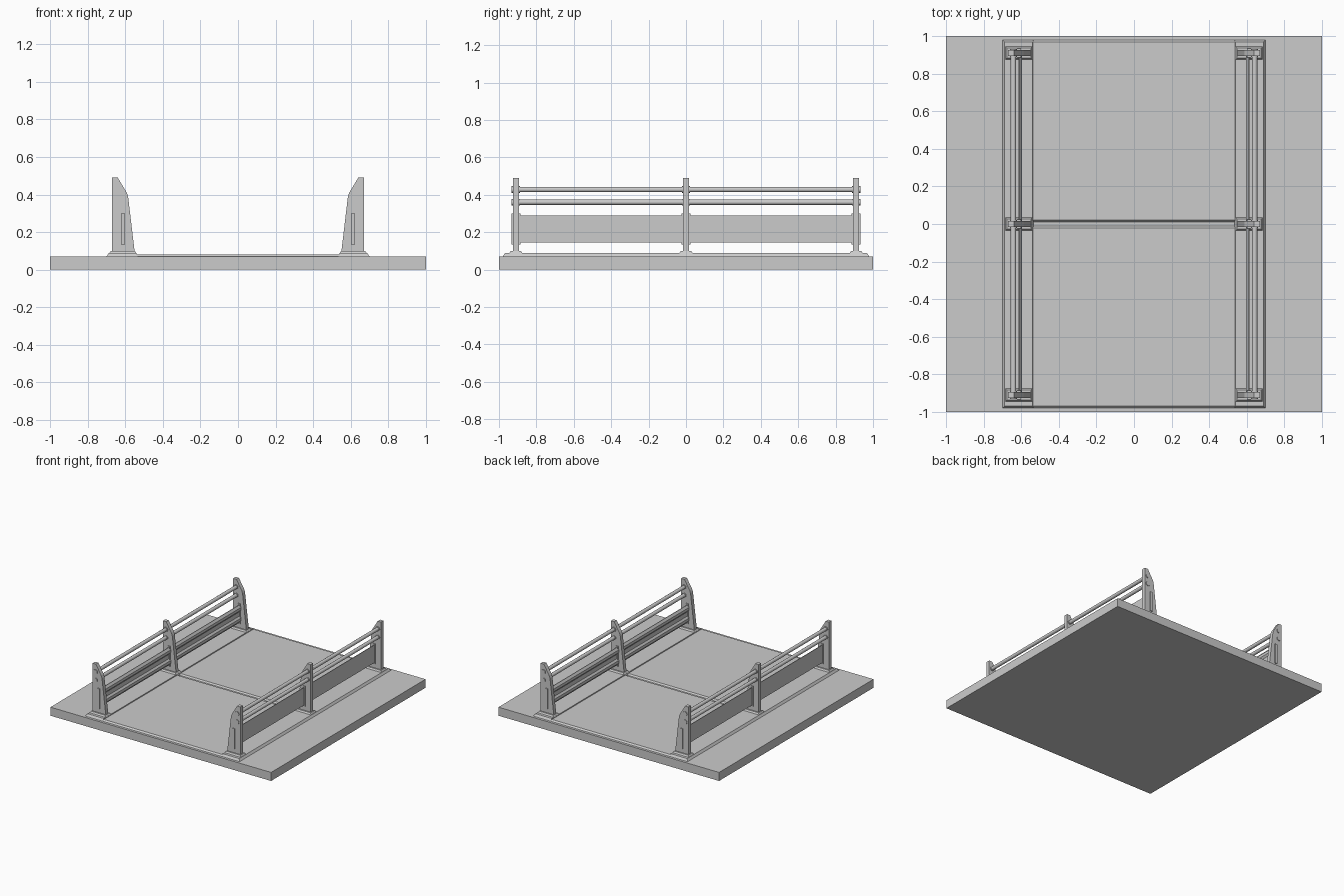
import bpy, bmesh

if "Cube" in bpy.data.objects:
    bpy.data.objects.remove(bpy.data.objects["Cube"])

def finish(name, bm):
    bmesh.ops.recalc_face_normals(bm, faces=bm.faces)
    me = bpy.data.meshes.new(name)
    bm.to_mesh(me)
    bm.free()
    ob = bpy.data.objects.new(name, me)
    bpy.context.collection.objects.link(ob)
    return ob

def slab(name, x0, x1, y0, y1, z0, z1, inset=(0, 0, 0, 0)):
    """Box whose top is pulled in on its x0, x1, y0, y1 sides."""
    a, b, c, d = inset
    bm = bmesh.new()
    low = [bm.verts.new((x, y, z0)) for x, y in
           ((x0, y0), (x1, y0), (x1, y1), (x0, y1))]
    top = [bm.verts.new((x, y, z1)) for x, y in
           ((x0 + a, y0 + c), (x1 - b, y0 + c), (x1 - b, y1 - d), (x0 + a, y1 - d))]
    bm.faces.new(low)
    bm.faces.new(top)
    for i in range(4):
        j = (i + 1) % 4
        bm.faces.new((low[i], low[j], top[j], top[i]))
    return finish(name, bm)

def extrude_y(name, profile, y0, y1):
    """Extrude an xz profile along y."""
    bm = bmesh.new()
    face = bm.faces.new([bm.verts.new((x, y0, z)) for x, z in profile])
    res = bmesh.ops.extrude_face_region(bm, geom=[face], use_keep_orig=True)
    verts = [v for v in res["geom"] if isinstance(v, bmesh.types.BMVert)]
    bmesh.ops.translate(bm, verts=verts, vec=(0, y1 - y0, 0))
    return finish(name, bm)

def bar(name, x, z, r, y0, y1):
    bpy.ops.mesh.primitive_cylinder_add(vertices=16, radius=r, depth=y1 - y0,
        location=(x, (y0 + y1) / 2, z), rotation=(1.5707963, 0, 0))
    ob = bpy.context.object
    ob.name = name
    bpy.ops.object.shade_smooth_by_angle()
    return ob

# Ground block
slab("ground_block", -1, 1, -1, 1, 0, 0.07)

# Two road slabs with a joint between them
slab("road_front", -0.54, 0.54, -0.98, -0.01, 0.07, 0.081, (0, 0, 0.012, 0.01))
slab("road_back", -0.54, 0.54, 0.01, 0.98, 0.07, 0.081, (0, 0, 0.01, 0.012))

# Side profiles for the right side, mirrored for the left
post = [(0.55, 0.095), (0.67, 0.095), (0.67, 0.49), (0.64, 0.49),
        (0.592, 0.41), (0.585, 0.39)]
beam = [(0.615, 0.145), (0.615, 0.29), (0.61, 0.29), (0.597, 0.272),
        (0.597, 0.25), (0.609, 0.235), (0.609, 0.20), (0.597, 0.185),
        (0.597, 0.163), (0.61, 0.145)]

for s, side in ((1, "right"), (-1, "left")):
    def sx(a, b):
        return sorted((s * a, s * b))

    # Stepped kerb
    ins = (0.004, 0.012) if s > 0 else (0.012, 0.004)
    slab(f"kerb_{side}", *sx(0.535, 0.70), -0.98, 0.98, 0.07, 0.088, ins + (0.012, 0.012))

    for i, y in enumerate((-0.91, 0, 0.91)):
        # Post, foot plate and beam bracket
        extrude_y(f"post_{side}_{i}", [(s * x, z) for x, z in post], y - 0.016, y + 0.016)
        slab(f"foot_{side}_{i}", *sx(0.54, 0.685), y - 0.035, y + 0.035, 0.088, 0.1,
             (0.008,) * 4)
        slab(f"bracket_{side}_{i}", *sx(0.602, 0.622), y - 0.024, y + 0.024, 0.135, 0.30)
        # Rail collars
        for z in (0.36, 0.428):
            bar(f"collar_{side}_{i}", s * 0.642, z, 0.018, y - 0.022, y + 0.022)

    # Guard beam and two round rails
    extrude_y(f"guard_beam_{side}", [(s * x, z) for x, z in beam], -0.91, 0.91)
    for z in (0.36, 0.428):
        bar(f"rail_{side}", s * 0.642, z, 0.0145, -0.91, 0.91)
